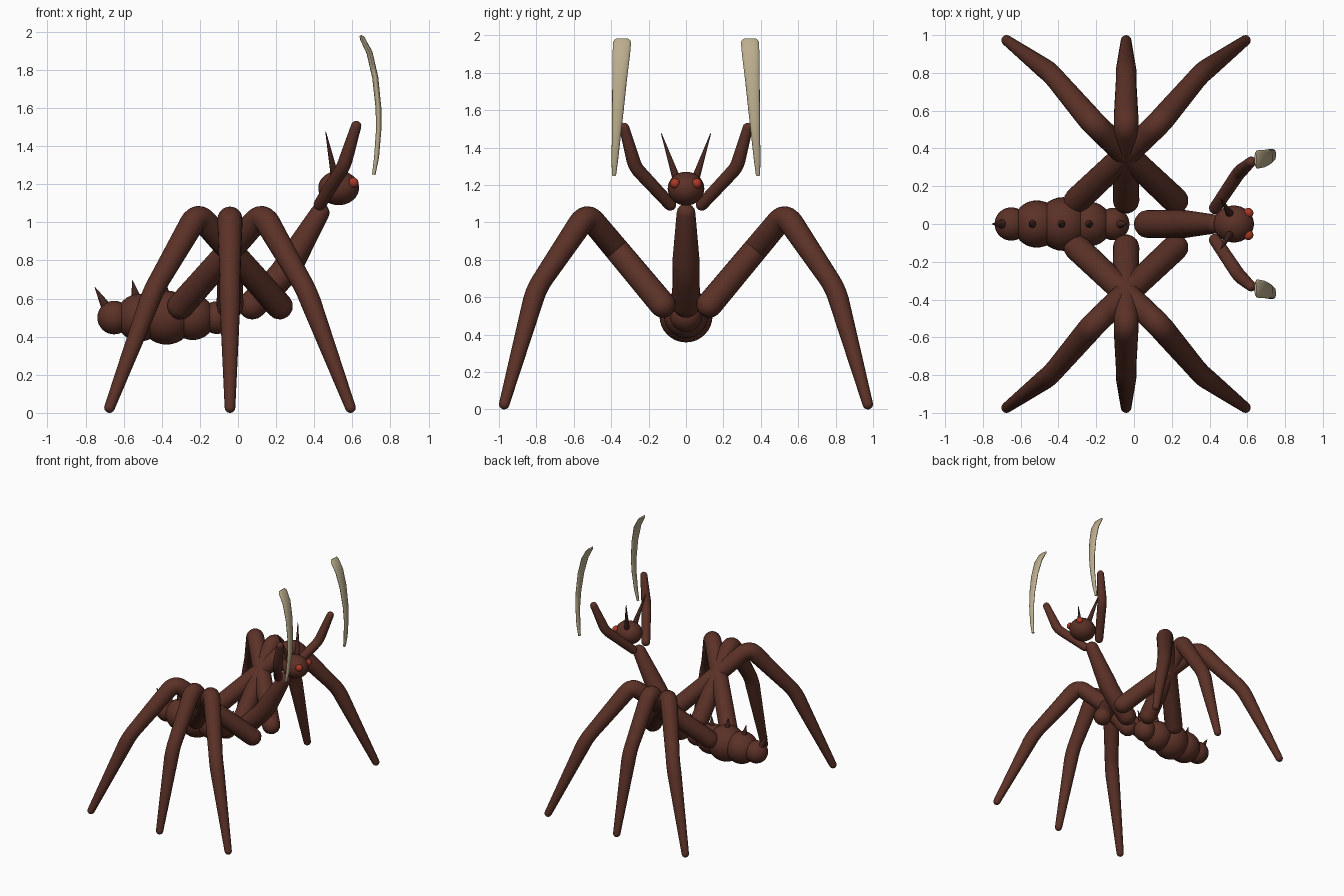
import bpy
import bmesh
import math
from mathutils import Vector, Matrix

if "Cube" in bpy.data.objects:
    bpy.data.objects.remove(bpy.data.objects["Cube"])


def material(name, rgb):
    m = bpy.data.materials.new(name)
    m.diffuse_color = (*rgb, 1)
    m.use_nodes = True
    m.node_tree.nodes["Principled BSDF"].inputs["Base Color"].default_value = m.diffuse_color
    return m


BROWN = material("reddish_brown", (0.105, 0.031, 0.02))
DARK = material("dark_brown", (0.06, 0.02, 0.014))
BONE = material("pale_bone", (0.50, 0.42, 0.27))
RED = material("eye_red", (0.40, 0.04, 0.018))


def finish(bm, name, mat, angle=50):
    bmesh.ops.recalc_face_normals(bm, faces=bm.faces[:])
    mesh = bpy.data.meshes.new(name)
    bm.to_mesh(mesh)
    bm.free()
    mesh.materials.append(mat)
    ob = bpy.data.objects.new(name, mesh)
    bpy.context.collection.objects.link(ob)
    bpy.context.view_layer.objects.active = ob
    ob.select_set(True)
    bpy.ops.object.shade_smooth_by_angle(angle=math.radians(angle))
    ob.select_set(False)
    return ob


def loft(name, rings, mat):
    """Skin a list of equal-length rings and cap both ends."""
    bm = bmesh.new()
    loops = [[bm.verts.new(p) for p in ring] for ring in rings]
    n = len(loops[0])
    for a, b in zip(loops, loops[1:]):
        for i in range(n):
            j = (i + 1) % n
            bm.faces.new((a[i], a[j], b[j], b[i]))
    bm.faces.new(loops[0])
    bm.faces.new(loops[-1])
    return finish(bm, name, mat)


def limb(name, joints, mat, bend=0.07, sides=20):
    """Tapered tube through (x, y, z, radius) joints, with soft bends and round ends."""
    pts = [(Vector(j[:3]), j[3]) for j in joints]
    path = [pts[0]]
    for (p0, r0), (p1, r1), (p2, r2) in zip(pts, pts[1:], pts[2:]):
        a = p1 + (p0 - p1).normalized() * bend
        b = p1 + (p2 - p1).normalized() * bend
        for k in range(7):
            t = k / 6
            path.append((a * (1 - t) ** 2 + p1 * 2 * t * (1 - t) + b * t * t, r1))
    path.append(pts[-1])

    # Rounded caps
    def cap(end, direction):
        p, r = end
        return [(p + direction * r * math.sin(u), r * math.cos(u))
                for u in (math.radians(d) for d in (22, 44, 66, 83))]

    head = cap(path[0], (path[0][0] - path[1][0]).normalized())
    tail = cap(path[-1], (path[-1][0] - path[-2][0]).normalized())
    path = head[::-1] + path + tail

    rings, last, normal = [], None, None
    for i, (p, r) in enumerate(path):
        tan = (path[min(i + 1, len(path) - 1)][0] - path[max(i - 1, 0)][0]).normalized()
        normal = tan.orthogonal().normalized() if last is None else last.rotation_difference(tan) @ normal
        last = tan
        side = tan.cross(normal)
        rings.append([p + (normal * math.cos(a) + side * math.sin(a)) * r
                      for a in (2 * math.pi * k / sides for k in range(sides))])
    return loft(name, rings, mat)


def ball(name, centre, radii, mat):
    bm = bmesh.new()
    bmesh.ops.create_uvsphere(bm, u_segments=32, v_segments=16, radius=1)
    bmesh.ops.transform(bm, matrix=Matrix.LocRotScale(Vector(centre), None, Vector(radii)), verts=bm.verts[:])
    return finish(bm, name, mat)


def spike(name, base, tip, radius, mat):
    base, tip = Vector(base), Vector(tip)
    axis = tip - base
    bm = bmesh.new()
    bmesh.ops.create_cone(bm, cap_ends=True, segments=16, radius1=radius, radius2=0.002, depth=axis.length)
    rot = Vector((0, 0, 1)).rotation_difference(axis.normalized())
    bmesh.ops.transform(bm, matrix=Matrix.LocRotScale((base + tip) / 2, rot, None), verts=bm.verts[:])
    return finish(bm, name, mat)


# Abdomen: x, radius, lean of the back spike
segments = [(-0.65, 0.088, -0.10), (-0.515, 0.125, -0.04), (-0.375, 0.142, -0.015),
            (-0.237, 0.118, 0.0), (-0.11, 0.086, 0.07)]
for i, (x, r, lean) in enumerate(segments, 1):
    ball(f"abdomen_segment_{i}", (x, 0, 0.5), (r, r, r), BROWN)
    top = 0.5 + r
    spike(f"back_spike_{i}", (x + lean * 0.4, 0, top - 0.035), (x + lean, 0, top + 0.07), 0.028, DARK)

# Raised thorax
limb("thorax", [(0.075, 0, 0.565, 0.075), (0.24, 0, 0.73, 0.073), (0.43, 0, 1.05, 0.05)], BROWN)

# Head
ball("head", (0.528, 0, 1.18), (0.107, 0.098, 0.09), BROWN)

# Blade profile: x, z, inner y, outer y, half thickness
blade = [(0.643, 1.98, 0.305, 0.38, 0.006), (0.652, 1.965, 0.293, 0.39, 0.013),
         (0.69, 1.89, 0.300, 0.393, 0.016), (0.72, 1.76, 0.316, 0.394, 0.016),
         (0.737, 1.60, 0.333, 0.395, 0.015), (0.738, 1.485, 0.346, 0.396, 0.014),
         (0.727, 1.34, 0.362, 0.398, 0.013), (0.712, 1.25, 0.374, 0.396, 0.009)]

for s, side in ((-1, "right"), (1, "left")):
    # Eyes and horns
    ball(f"eye_{side}", (0.605, s * 0.058, 1.208), (0.027,) * 3, RED)
    spike(f"horn_{side}", (0.51, s * 0.05, 1.23), (0.46, s * 0.132, 1.475), 0.022, DARK)

    # Raised arm
    limb(f"arm_{side}", [(0.43, s * 0.085, 1.095, 0.033), (0.555, s * 0.272, 1.295, 0.036),
                         (0.62, s * 0.33, 1.505, 0.027)], BROWN, bend=0.04)

    # Floating curved blade with an oval section
    rings = []
    for i, (x, z, inner, outer, thick) in enumerate(blade):
        a, b = blade[max(i - 1, 0)], blade[min(i + 1, len(blade) - 1)]
        tan = Vector((b[0] - a[0], 0, b[1] - a[1])).normalized()
        flat = Vector((tan.z, 0, -tan.x))
        mid, half = (inner + outer) / 2, (outer - inner) / 2
        rings.append([Vector((x, s * (mid + half * math.cos(t)), z)) + flat * thick * math.sin(t)
                      for t in (2 * math.pi * k / 16 for k in range(16))])
    loft(f"blade_{side}", rings, BONE)

    # Three legs fan out from one crossing point
    for f, place in ((-1, "rear"), (0, "middle"), (1, "front")):
        cx = -0.042
        limb(f"{place}_leg_{side}", [
            (cx - f * 0.26, s * 0.125, 0.56, 0.07),
            (cx + f * 0.17, s * 0.53, 1.045, 0.065),
            (cx + f * 0.40, s * 0.80, 0.645, 0.054),
            (cx + f * 0.632, s * 0.972, 0.028, 0.028)], BROWN)
